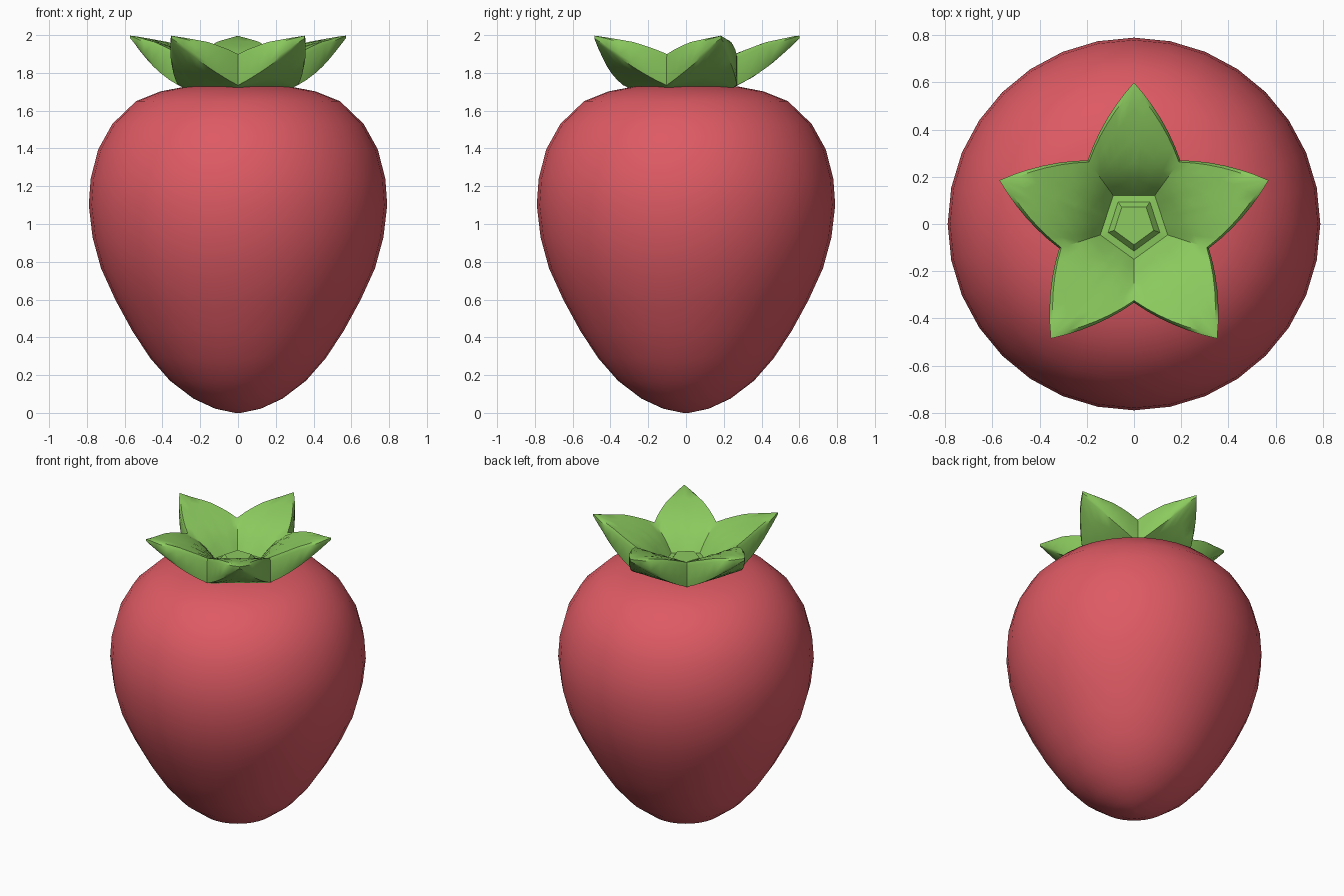
import bpy, bmesh, math
from mathutils import Vector

if "Cube" in bpy.data.objects:
    bpy.data.objects.remove(bpy.data.objects["Cube"])


def material(name, rgb):
    m = bpy.data.materials.new(name)
    m.diffuse_color = (*rgb, 1)
    m.use_nodes = True
    m.node_tree.nodes["Principled BSDF"].inputs["Base Color"].default_value = m.diffuse_color
    return m


def build(name, rings, mat, angle):
    """Loft closed rings of equal length, cap both ends, smooth by angle."""
    bm = bmesh.new()
    vs = [[bm.verts.new(p) for p in ring] for ring in rings]
    n = len(vs[0])
    for a, b in zip(vs, vs[1:]):
        for i in range(n):
            j = (i + 1) % n
            bm.faces.new((a[i], a[j], b[j], b[i]))
    bm.faces.new(vs[0])
    bm.faces.new(vs[-1])
    bmesh.ops.recalc_face_normals(bm, faces=bm.faces)
    me = bpy.data.meshes.new(name)
    bm.to_mesh(me)
    bm.free()
    me.materials.append(mat)
    ob = bpy.data.objects.new(name, me)
    bpy.context.collection.objects.link(ob)
    bpy.ops.object.select_all(action='DESELECT')
    ob.select_set(True)
    bpy.context.view_layer.objects.active = ob
    bpy.ops.object.shade_smooth_by_angle(angle=math.radians(angle))
    return ob


def interp(table, x):
    for (x0, y0), (x1, y1) in zip(table, table[1:]):
        if x <= x1:
            return y0 + (y1 - y0) * (x - x0) / (x1 - x0)
    return table[-1][1]


red = material("berry red", (0.73, 0.102, 0.127))
green = material("leaf green", (0.262, 0.597, 0.114))

# Berry body: turned profile (radius, height)
profile = [(0.015, 0), (0.12, 0.022), (0.235, 0.075), (0.36, 0.17), (0.465, 0.29),
           (0.56, 0.435), (0.65, 0.6), (0.725, 0.765), (0.77, 0.93), (0.79, 1.1),
           (0.78, 1.24), (0.74, 1.395), (0.665, 1.53), (0.54, 1.65), (0.41, 1.702),
           (0.28, 1.727), (0.12, 1.73)]
SEG = 32
build("berry_body",
      [[(r * math.cos(2 * math.pi * i / SEG), r * math.sin(2 * math.pi * i / SEG), z)
        for i in range(SEG)] for r, z in profile], red, 50)

# Leaf crown: heights of upper and lower faces by distance along each leaf
upper = [(0.12, 1.755), (0.16, 1.81), (0.2, 1.853), (0.27, 1.905), (0.42, 1.962), (0.6, 2.0)]
lower = [(0.25, 1.725), (0.35, 1.775), (0.45, 1.845), (0.53, 1.915), (0.6, 1.98)]
COLS = 12
C36, S36 = math.cos(math.pi / 5), math.sin(math.pi / 5)


def pent(r, u):
    return Vector((r * C36, r * S36 * u))


def outline(u):
    """Leaf edge from one notch over the tip to the next notch."""
    t = 1 - abs(u)
    a, b, c = Vector((0.27, 0.196)), Vector((0.45, 0.135)), Vector((0.6, 0))
    p = a * (1 - t) ** 2 + b * 2 * t * (1 - t) + c * t * t
    return Vector((p.x, math.copysign(p.y, u)))


def column(u):
    q, base, floor = outline(u), pent(0.31, u), pent(0.15, u)
    pts = [(base, 1.722)]
    for f in (0.3, 0.6, 0.95):                      # underside
        p = base.lerp(q, f)
        pts.append((p, interp(lower, p.x)))
    lo, hi = interp(lower, q.x), interp(upper, q.x)  # rim
    pts += [(q, lo + (hi - lo) * 0.15), (q, hi - (hi - lo) * 0.15)]
    for f in (0.95, 0.75, 0.5, 0.3, 0.15):          # inside of the bowl
        p = floor.lerp(q, f)
        pts.append((p, interp(upper, p.x)))
    # floor and little five-sided stem stub
    return pts + [(floor, 1.755), (pent(0.115, u), 1.758), (pent(0.088, u), 1.79)]


cols = []
for k in range(5):
    ang = math.pi / 2 + k * 2 * math.pi / 5
    c, s = math.cos(ang), math.sin(ang)
    for i in range(COLS):
        cols.append([(p.x * c - p.y * s, p.x * s + p.y * c, z)
                     for p, z in column(-1 + 2 * i / COLS)])
build("leaf_crown", [list(r) for r in zip(*cols)], green, 40)
